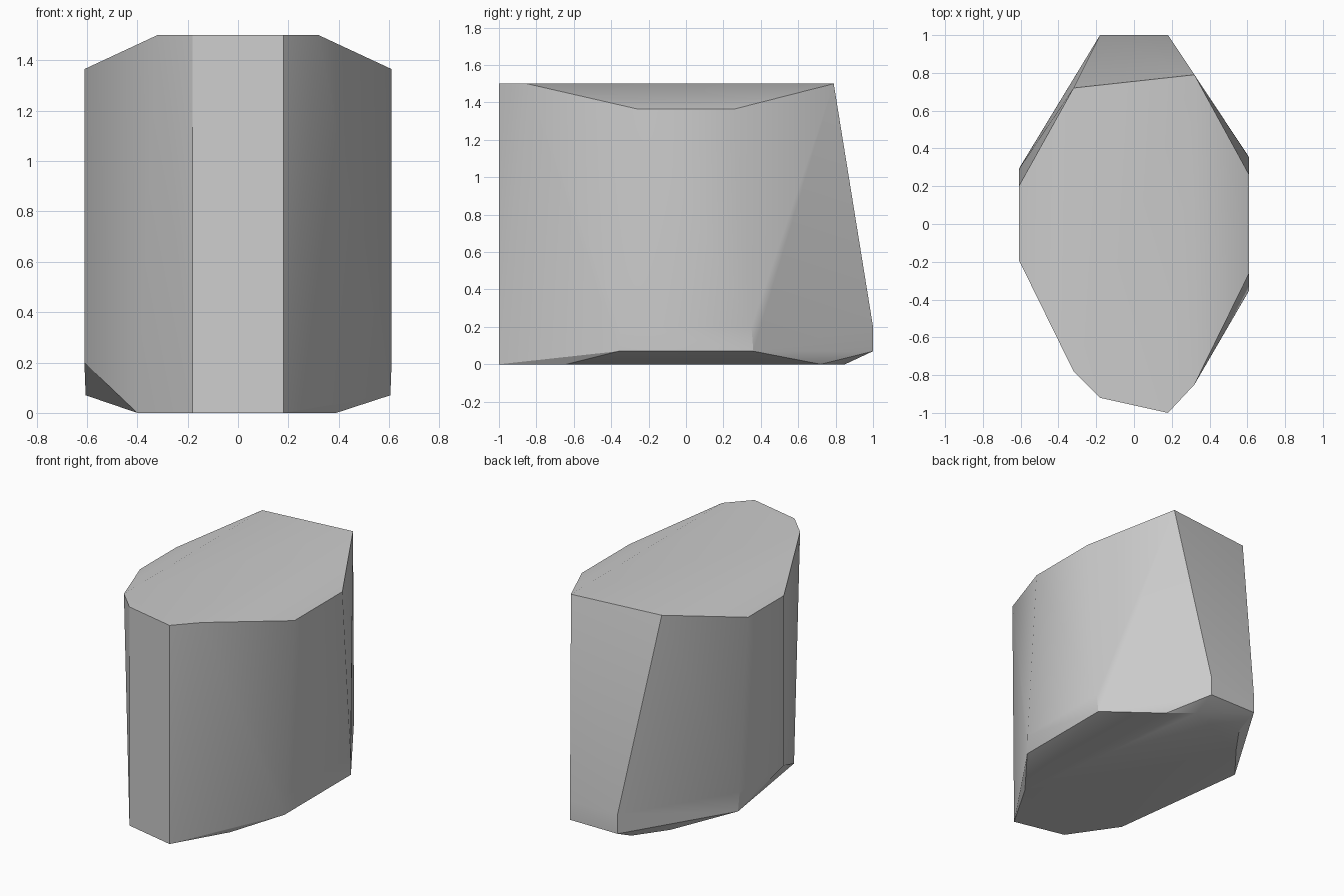
import bpy
import bmesh
import math

# Remove the default object
cube = bpy.data.objects.get("Cube")
if cube:
    bpy.data.objects.remove(cube, do_unlink=True)


def make_material(name, colour):
    """Plain single-colour material."""
    mat = bpy.data.materials.new(name)
    mat.use_nodes = True
    mat.diffuse_color = colour
    mat.node_tree.nodes["Principled BSDF"].inputs["Base Color"].default_value = colour
    return mat


def hull_object(name, rings, material):
    """Wrap horizontal rings of corner points in one convex block."""
    mesh = bpy.data.meshes.new(name)
    bm = bmesh.new()
    for height, corners in rings:
        for x, y in corners:
            bm.verts.new((x, y, height))
    hull = bmesh.ops.convex_hull(bm, input=bm.verts[:])
    spare = set(hull["geom_interior"] + hull["geom_unused"])
    loose = [v for v in spare if isinstance(v, bmesh.types.BMVert)]
    bmesh.ops.delete(bm, geom=loose, context="VERTS")
    # Merge the flat facets into whole faces
    bmesh.ops.dissolve_limit(bm, angle_limit=math.radians(0.5),
                             verts=bm.verts[:], edges=bm.edges[:])
    bmesh.ops.recalc_face_normals(bm, faces=bm.faces[:])
    bm.to_mesh(mesh)
    bm.free()
    mesh.materials.append(material)
    obj = bpy.data.objects.new(name, mesh)
    bpy.context.collection.objects.link(obj)
    return obj


# Front plate corners run the full height of the block
front_plate = [(0.18, -1), (-0.18, -0.92)]

rings = [
    # Flat underside
    (0, front_plate + [(-0.4, -0.6), (-0.33, 0.64), (-0.18, 0.85),
                       (0.18, 0.85), (0.33, 0.72), (0.39, -0.64)]),
    # Lower bevel
    (0.07, [(0.605, -0.36), (0.605, 0.36), (0.18, 1), (-0.18, 1), (-0.605, 0.3)]),
    # Foot of the sloping back and the side walls
    (0.2, [(0.18, 1), (-0.18, 1), (-0.61, 0.29), (-0.61, -0.19),
           (0.61, 0.35), (0.61, -0.35)]),
    # Lowered shoulders at both sides
    (1.365, [(0.61, -0.26), (0.61, 0.26), (-0.61, 0.2), (-0.61, -0.19)]),
    # Flat top
    (1.5, front_plate + [(-0.32, -0.78), (-0.32, 0.72), (0.32, 0.79), (0.32, -0.85)]),
]

grey = make_material("stone_grey", (0.6, 0.6, 0.6, 1))
block = hull_object("stone_block", rings, grey)

# Soft shading on shallow facets, crisp main edges
bpy.ops.object.select_all(action="DESELECT")
block.select_set(True)
bpy.context.view_layer.objects.active = block
bpy.ops.object.shade_smooth_by_angle(angle=math.radians(30))
